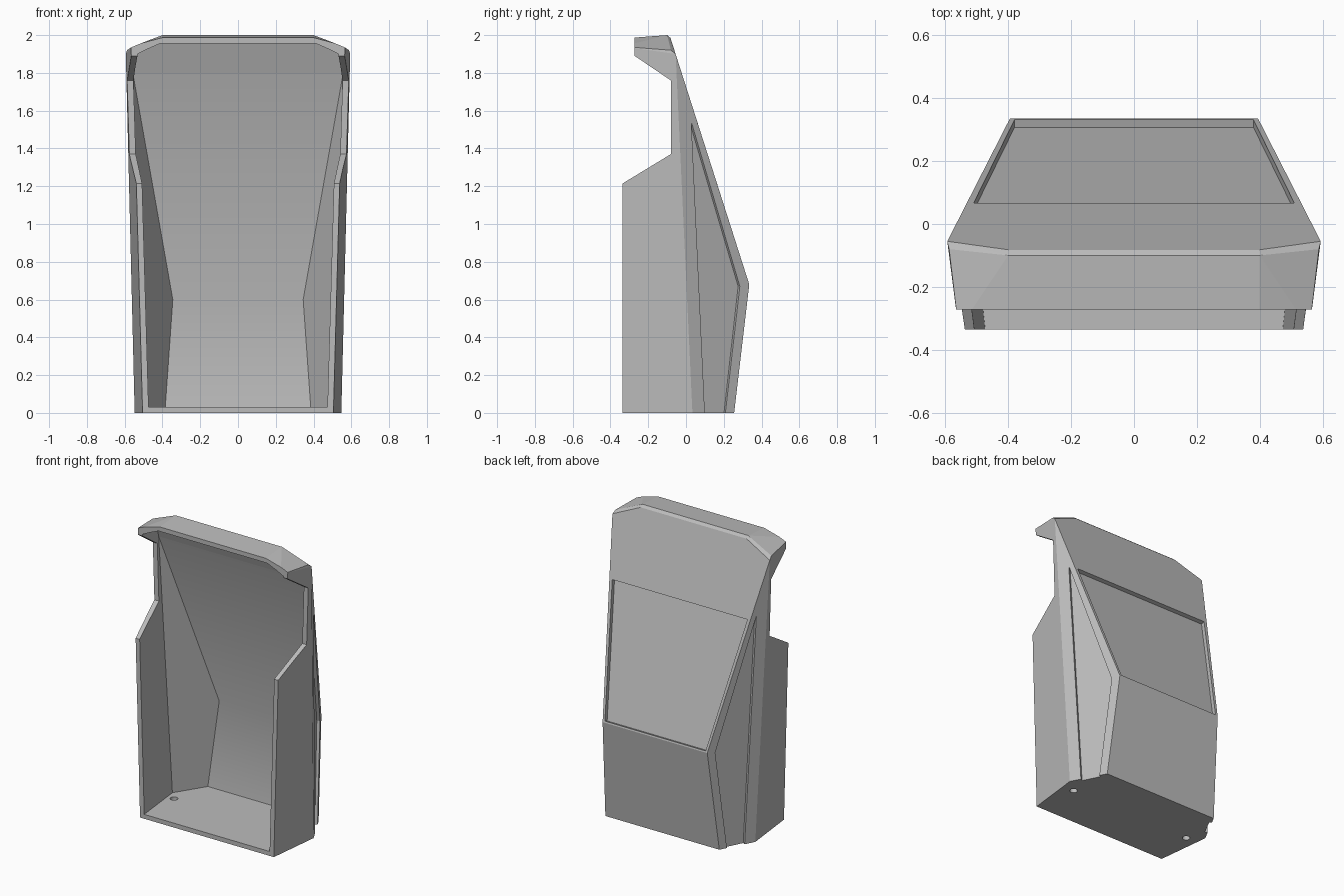
import bpy, bmesh
from mathutils import Vector, Matrix

cube = bpy.data.objects.get("Cube")
if cube:
    bpy.data.objects.remove(cube, do_unlink=True)

gray = bpy.data.materials.new("plain_gray")
gray.use_nodes = True
gray.diffuse_color = (0.5, 0.5, 0.5, 1)
gray.node_tree.nodes["Principled BSDF"].inputs["Base Color"].default_value = (0.5, 0.5, 0.5, 1)


def add_object(name, bm):
    mesh = bpy.data.meshes.new(name)
    bm.to_mesh(mesh)
    bm.free()
    mesh.materials.append(gray)
    obj = bpy.data.objects.new(name, mesh)
    bpy.context.collection.objects.link(obj)
    return obj


def hull(name, points):
    """Convex solid around the points."""
    bm = bmesh.new()
    for p in points:
        bm.verts.new(p)
    res = bmesh.ops.convex_hull(bm, input=bm.verts[:])
    loose = {v for v in res["geom_interior"] if isinstance(v, bmesh.types.BMVert)}
    bmesh.ops.delete(bm, geom=list(loose), context="VERTS")
    bmesh.ops.dissolve_limit(bm, angle_limit=0.025, verts=bm.verts[:], edges=bm.edges[:])
    bmesh.ops.recalc_face_normals(bm, faces=bm.faces[:])
    return add_object(name, bm)


def prism(name, points, offset):
    """Polygon swept both ways along the offset vector."""
    bm = bmesh.new()
    off = Vector(offset)
    face = bm.faces.new([bm.verts.new(Vector(p) - off) for p in points])
    res = bmesh.ops.extrude_face_region(bm, geom=[face])
    moved = [g for g in res["geom"] if isinstance(g, bmesh.types.BMVert)]
    bmesh.ops.translate(bm, verts=moved, vec=off * 2)
    bmesh.ops.recalc_face_normals(bm, faces=bm.faces[:])
    return add_object(name, bm)


def both_sides(points):
    return [(s * x, y, z) for s in (1, -1) for x, y, z in points]


def cut(target, cutter):
    mod = target.modifiers.new("cut", "BOOLEAN")
    mod.operation = "DIFFERENCE"
    mod.solver = "EXACT"
    mod.object = cutter
    bpy.ops.object.select_all(action="DESELECT")
    bpy.context.view_layer.objects.active = target
    target.select_set(True)
    bpy.ops.object.modifier_apply(modifier=mod.name)
    bpy.data.objects.remove(cutter, do_unlink=True)


# Outer shell: front edge, side crease, bent back and chamfered roof
shell = hull("shell", both_sides([
    (0.505, -0.335, 0), (0.547, 0.034, 0), (0.43, 0.255, 0),
    (0.395, 0.335, 0.68), (0.594, -0.055, 1.9), (0.588, -0.08, 1.92),
    (0.558, -0.335, 1.94), (0.4, -0.335, 1.982), (0.4, -0.1, 2.0), (0.4, -0.082, 1.985),
]))

# Hollow interior, open at the front
cut(shell, hull("interior_cutter", both_sides([
    (0.461, -0.45, 0.03), (0.512, 0.024, 0.03), (0.385, 0.225, 0.03),
    (0.345, 0.29, 0.6), (0.557, -0.06, 1.8), (0.55, -0.095, 1.9),
    (0.514, -0.45, 1.9), (0.41, -0.45, 1.952), (0.41, -0.115, 1.96),
])))

# Side openings between the lower walls and the hood
notch = [(-0.6, 1.054), (-0.335, 1.215), (-0.08, 1.37), (-0.08, 1.76),
         (-0.272, 1.89), (-0.272, 2.1), (-0.6, 2.1)]
cut(shell, prism("opening_cutter", [(0, y, z) for y, z in notch], (1, 0, 0)))

# Recessed back panel
back = [(0.51, 0.067, 1.52), (0.38, 0.332, 0.69), (-0.38, 0.332, 0.69), (-0.51, 0.067, 1.52)]
cut(shell, prism("back_panel_cutter", back, Vector((0, 0.953, 0.305)) * 0.026))

# Recessed side panels, open at the bottom
panel = [(0.028, 1.54), (0.285, 0.67), (0.21, 0), (0.204, -0.05), (0.102, -0.05), (0.1, 0)]
for side in (1, -1):
    points = [(side * (0.547 - (y - 0.034) * 0.508), y, z) for y, z in panel]
    cut(shell, prism("side_panel_cutter", points, Vector((side * 0.892, 0.453, 0)) * 0.02))

# Round floor holes
for side in (1, -1):
    bm = bmesh.new()
    bmesh.ops.create_cone(bm, cap_ends=True, segments=24, radius1=0.024, radius2=0.024,
                          depth=0.2, matrix=Matrix.Translation((side * 0.455, -0.04, 0)))
    cut(shell, add_object("floor_hole_cutter", bm))

# Soft bend on the inner back wall, flat faces elsewhere
for face in shell.data.polygons:
    face.use_smooth = face.normal.y < -0.9 and face.area > 0.2 and face.center.y > -0.1
